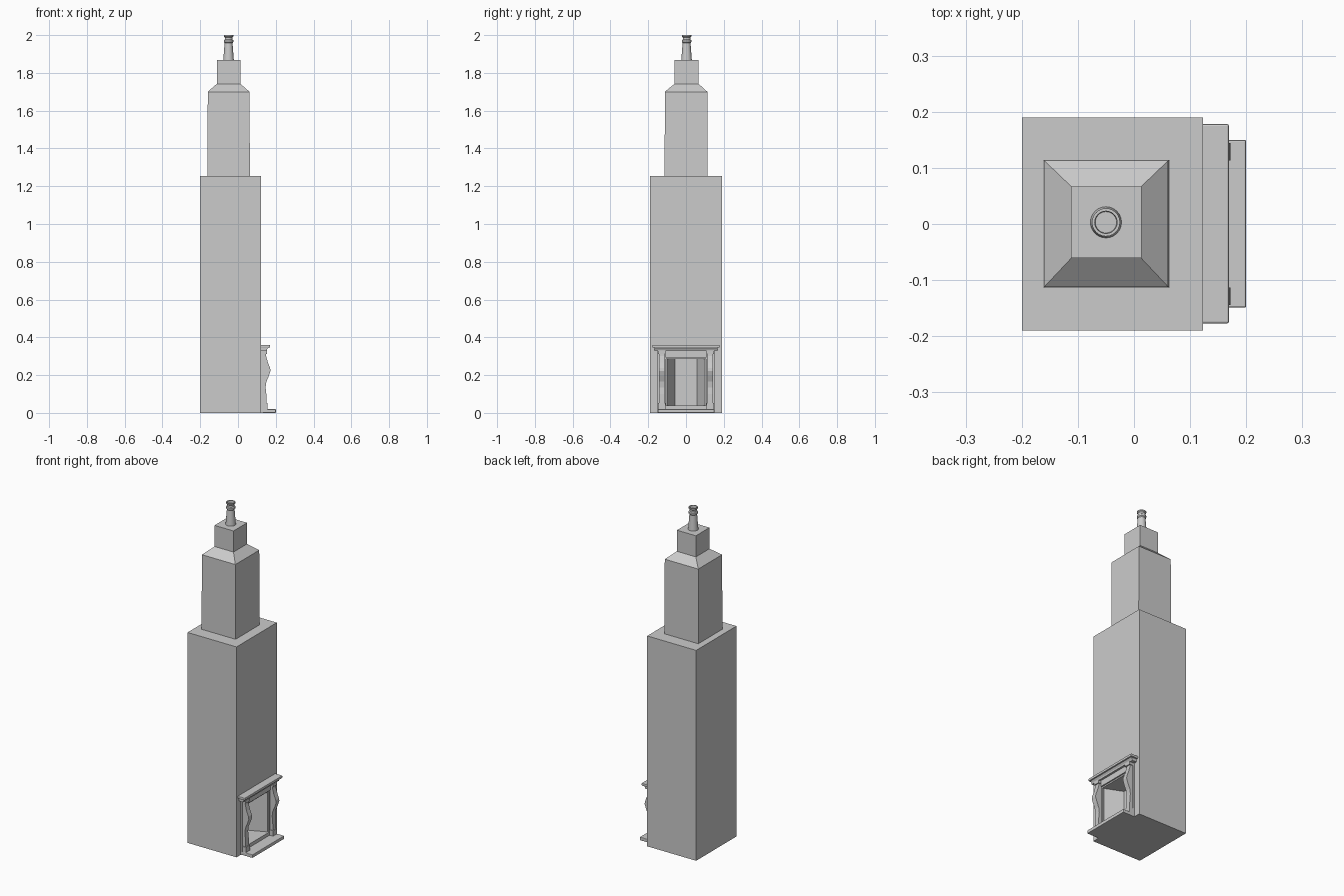
import bpy, bmesh, math

if "Cube" in bpy.data.objects:
    bpy.data.objects.remove(bpy.data.objects["Cube"])


def finish(name, bm):
    bmesh.ops.recalc_face_normals(bm, faces=bm.faces)
    me = bpy.data.meshes.new(name)
    bm.to_mesh(me)
    bm.free()
    ob = bpy.data.objects.new(name, me)
    bpy.context.collection.objects.link(ob)
    return ob


def loft(name, rings):
    """Skin closed rings of points in order and cap both ends."""
    bm = bmesh.new()
    vs = [[bm.verts.new(p) for p in r] for r in rings]
    n = len(vs[0])
    for a, b in zip(vs, vs[1:]):
        for i in range(n):
            j = (i + 1) % n
            bm.faces.new((a[i], a[j], b[j], b[i]))
    bm.faces.new(vs[0])
    bm.faces.new(vs[-1])
    return finish(name, bm)


def rect(x0, x1, y0, y1, z):
    return [(x0, y0, z), (x1, y0, z), (x1, y1, z), (x0, y1, z)]


def box(name, x0, x1, y0, y1, z0, z1):
    return loft(name, [rect(x0, x1, y0, y1, z0), rect(x0, x1, y0, y1, z1)])


def bevel(ob, w):
    m = ob.modifiers.new("bevel", 'BEVEL')
    m.width, m.segments = w, 2


def extrude_y(name, profile, y0, y1):
    return loft(name, [[(x, y, z) for x, z in profile] for y in (y0, y1)])


WALL = 0.123

# chimney breast with splayed firebox
breast = box("chimney_breast", -0.2, WALL, -0.19, 0.19, 0, 1.255)
plan = [(0.14, -0.109), (0.14, 0.109), (0.02, 0.058), (0.02, -0.058)]
cutter = loft("firebox_cutter", [[(x, y, z) for x, y in plan] for z in (0.04, 0.285)])
cutter.hide_render = True
cutter.hide_viewport = True
cut = breast.modifiers.new("firebox", 'BOOLEAN')
cut.operation, cut.object, cut.solver = 'DIFFERENCE', cutter, 'EXACT'

# upper stack with sloped shoulder
loft("chimney_stack", [rect(-0.161, 0.063, -0.113, 0.114, 1.25),
                       rect(-0.160, 0.061, -0.112, 0.113, 1.70),
                       rect(-0.112, 0.013, -0.061, 0.067, 1.742),
                       rect(-0.112, 0.013, -0.061, 0.067, 1.868)])

# chimney pot
pot = [(0.028, 1.866), (0.021, 1.958), (0.025, 1.963), (0.025, 1.973), (0.020, 1.977),
       (0.020, 1.988), (0.025, 1.993), (0.025, 2.0), (0.020, 2.0), (0.019, 1.985)]
ob = loft("chimney_pot", [[(-0.05 + r * math.cos(math.tau * i / 24),
                            0.003 + r * math.sin(math.tau * i / 24), z)
                           for i in range(24)] for r, z in pot])
bpy.context.view_layer.objects.active = ob
ob.select_set(True)
bpy.ops.object.shade_smooth_by_angle()

# hearth slab
bevel(box("hearth", WALL - 0.003, 0.2, -0.149, 0.15, 0, 0.02), 0.003)

# mantel shelf with stepped moulding
extrude_y("mantel_moulding", [(0.12, 0.328), (0.152, 0.328), (0.154, 0.336),
                              (0.162, 0.346), (0.12, 0.346)], -0.168, 0.168)
bevel(box("mantel_shelf", 0.12, 0.169, -0.177, 0.178, 0.345, 0.36), 0.003)

# lintel and frieze panel
box("lintel", 0.12, 0.132, -0.15, 0.15, 0.285, 0.33)
box("frieze", 0.12, 0.14, -0.108, 0.108, 0.293, 0.33)
box("sill", 0.12, 0.132, -0.109, 0.109, 0.018, 0.04)

# S-curved front of each column
front = [(0.151, 0.05), (0.150, 0.10), (0.146, 0.135), (0.150, 0.165), (0.163, 0.195),
         (0.172, 0.222), (0.170, 0.237), (0.158, 0.268), (0.149, 0.30), (0.148, 0.315)]
for side, s in (("right", 1), ("left", -1)):
    box("surround_jamb_" + side, 0.12, 0.132, s * 0.105, s * 0.15, 0, 0.33)
    extrude_y("column_" + side, [(0.12, 0.05)] + front + [(0.12, 0.315)],
              s * 0.113, s * 0.144)
    box("column_base_" + side, 0.12, 0.155, s * 0.109, s * 0.148, 0.018, 0.052)
    box("column_cap_" + side, 0.12, 0.154, s * 0.109, s * 0.148, 0.313, 0.33)
